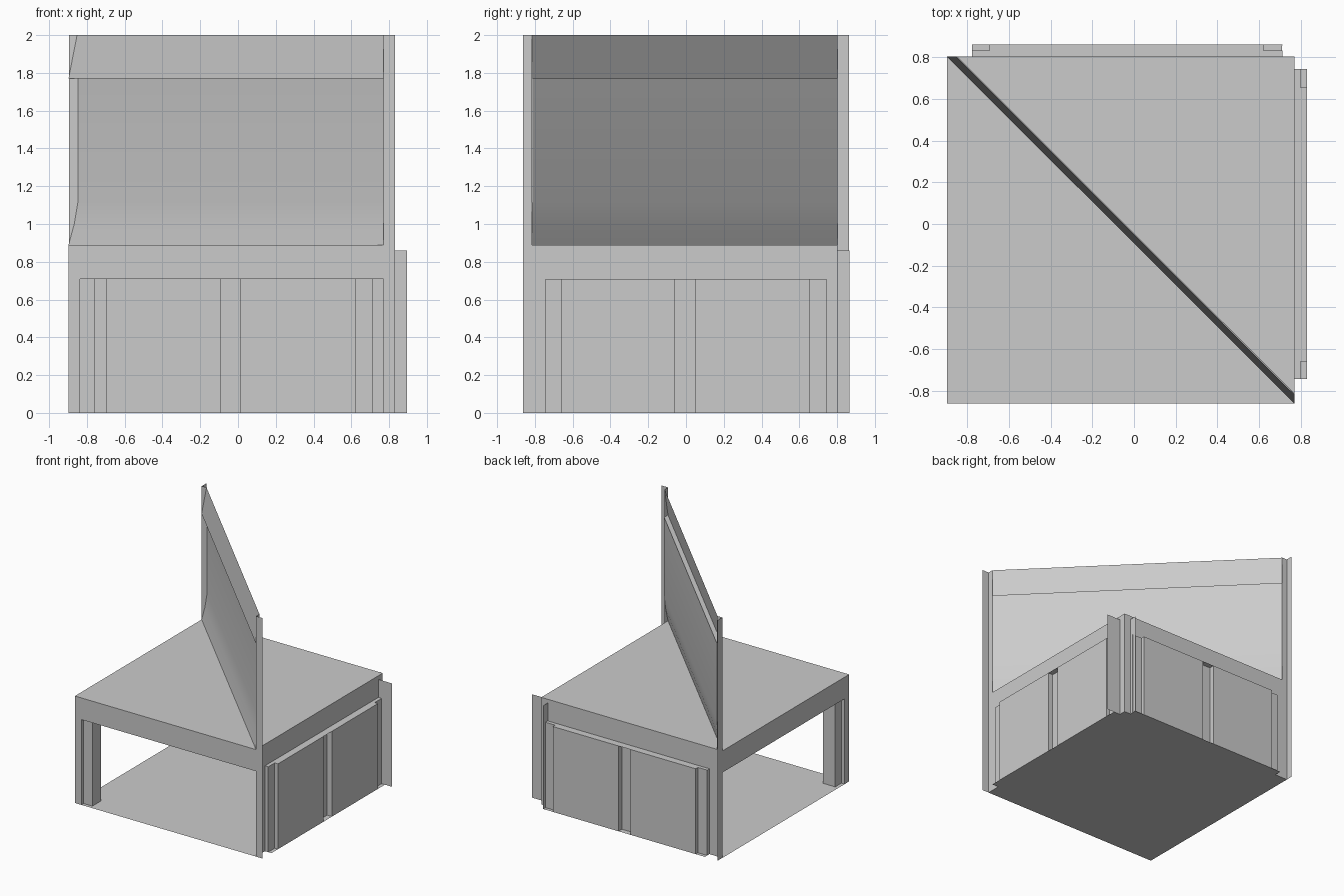
import bpy
import bmesh

cube = bpy.data.objects.get("Cube")
if cube:
    bpy.data.objects.remove(cube, do_unlink=True)

mat = bpy.data.materials.new("plain_grey")
mat.use_nodes = True
GREY = (0.6, 0.6, 0.6, 1)
mat.diffuse_color = GREY
mat.node_tree.nodes["Principled BSDF"].inputs["Base Color"].default_value = GREY

# Main levels and plan lines
OPEN_TOP, CORNER_TOP, ROOF_TOP, TOP = 0.71, 0.86, 0.89, 2.0
WEST, EAST, SOUTH, NORTH = -0.897, 0.77, -0.863, 0.803
STEP = 0.06
SHIFT = 0.033


def finish(name, bm):
    mesh = bpy.data.meshes.new(name)
    bm.to_mesh(mesh)
    bm.free()
    mesh.materials.append(mat)
    obj = bpy.data.objects.new(name, mesh)
    bpy.context.collection.objects.link(obj)
    return obj


def swap(points):
    """Reflect plan points across the diagonal of the module."""
    return [(y - SHIFT, x + SHIFT) for x, y in reversed(points)]


def sheet(name, points, z0, z1):
    """Thin upright wall following a plan line."""
    bm = bmesh.new()
    rows = [[bm.verts.new((x, y, z)) for x, y in points] for z in (z0, z1)]
    low, high = rows
    for i in range(len(points) - 1):
        bm.faces.new((low[i], low[i + 1], high[i + 1], high[i]))
    return finish(name, bm)


def plate(name, points, z, up=True):
    """Flat polygon at one height."""
    bm = bmesh.new()
    face = bm.faces.new([bm.verts.new((x, y, z)) for x, y in points])
    face.normal_update()
    if (face.normal.z > 0) != up:
        face.normal_flip()
    return finish(name, bm)


def box(name, x0, x1, y0, y1, z0, z1):
    bm = bmesh.new()
    bmesh.ops.create_cube(bm, size=1)
    for v in bm.verts:
        v.co = (x1 if v.co.x > 0 else x0,
                y1 if v.co.y > 0 else y0,
                z1 if v.co.z > 0 else z0)
    return finish(name, bm)


# Floor with bays under the two panelled walls
bay = [(EAST, -0.745), (EAST + STEP, -0.745), (EAST + STEP, 0.745), (EAST, 0.745)]
floor = [(WEST, SOUTH), (EAST, SOUTH)] + bay
floor += [(EAST, NORTH), (EAST - STEP, NORTH)] + swap(bay)[1:] + [(WEST, NORTH)]
plate("floor", floor, 0, up=False)

# Roof slab
box("roof", WEST, EAST, SOUTH, NORTH, OPEN_TOP, ROOF_TOP)

# Panelled walls: recessed end strips, two panels, a slot in the middle
outer, mid, slot = EAST + STEP, EAST + STEP / 2, EAST + 0.015
head = [(EAST, -0.745), (mid, -0.745), (mid, -0.66), (outer, -0.66)]
tail = [(outer, 0.655), (mid, 0.655), (mid, 0.745), (EAST, 0.745)]
groove = [(outer, -0.06), (slot, -0.06), (slot, 0.05), (outer, 0.05)]
wall = [(EAST, SOUTH)] + head + groove + tail
for side, place in (("left", lambda p: p), ("back", swap)):
    sheet(side + "_wall", place(wall), 0, OPEN_TOP)
    plate(side + "_wall_ledge", place(head + tail), OPEN_TOP)

# Stepped sheet at the corner where the panelled walls meet
sheet("corner_sheet",
      [(0.895, 0.745), (EAST, 0.745), (EAST, NORTH),
       (EAST - STEP, NORTH), (EAST - STEP, 0.865)],
      0, CORNER_TOP)

# Open corner: outer strip and inner post
box("open_corner_strip", WEST, WEST + STEP, SOUTH, SOUTH + STEP, 0, OPEN_TOP)
box("open_corner_post", -0.867, -0.757, -0.833, -0.723, 0, OPEN_TOP)

# Full-height angle strips at both ends of the diagonal wall
angle = [(EAST + STEP, SOUTH), (EAST, SOUTH), (EAST, SOUTH + 0.048)]
sheet("front_angle_strip", angle, 0, TOP)
sheet("back_angle_strip", swap(angle), 0, TOP)

# Diagonal wall: profile of (setback, height) swept corner to corner
profile = [(0, ROOF_TOP), (0.03, 1.0), (0.05, 1.12), (0.05, 1.77), (0, 1.77), (0.045, TOP)]
bm = bmesh.new()
ends = [(bm.verts.new((WEST + o, NORTH, z)), bm.verts.new((EAST, SOUTH + o, z)))
        for o, z in profile]
for (a, b), (c, d) in zip(ends, ends[1:]):
    bm.faces.new((a, b, d, c))
diagonal = finish("diagonal_wall", bm)
bpy.ops.object.select_all(action="DESELECT")
diagonal.select_set(True)
bpy.context.view_layer.objects.active = diagonal
bpy.ops.object.shade_smooth_by_angle()
